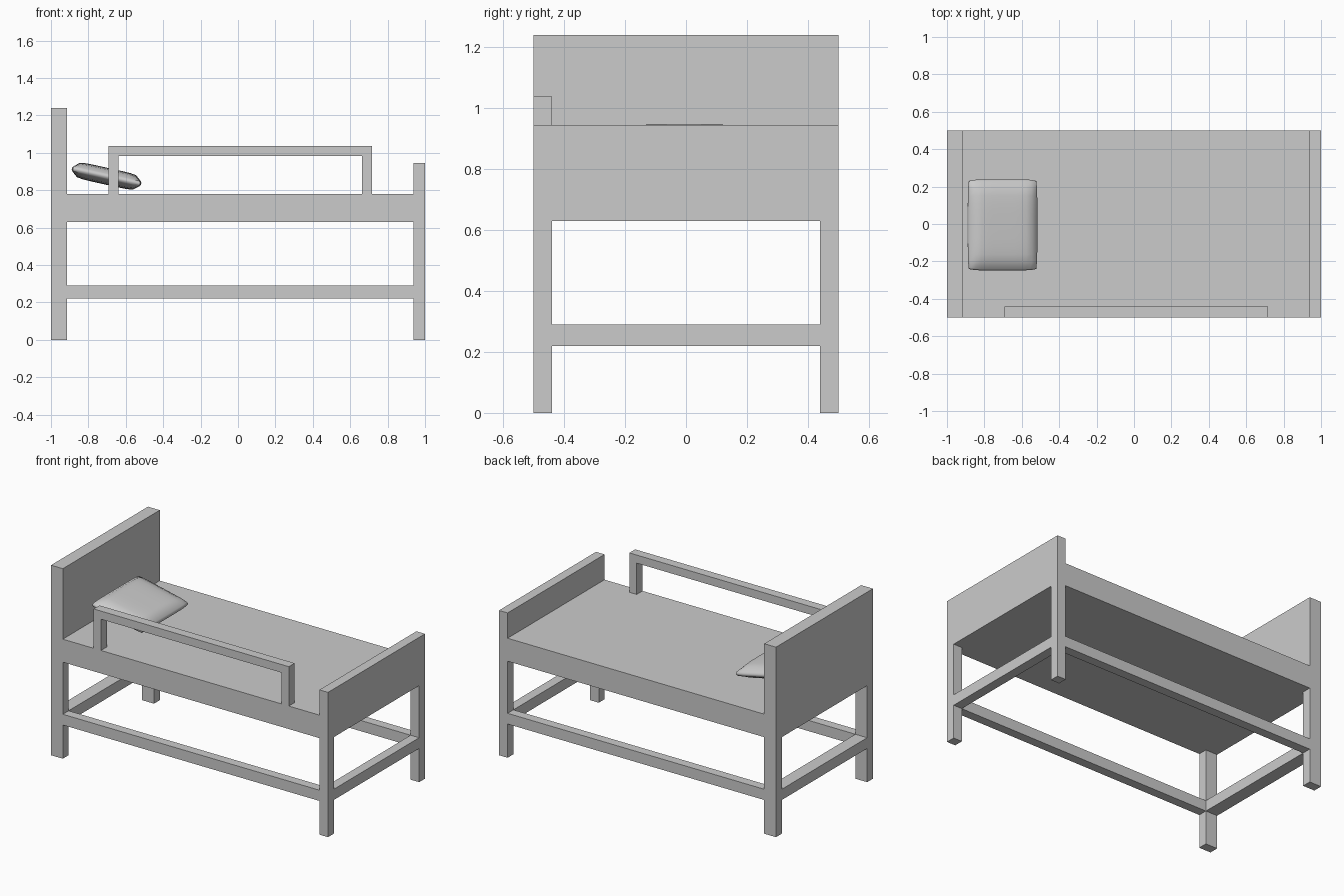
import bpy, bmesh, math
from mathutils import Matrix

if "Cube" in bpy.data.objects:
    bpy.data.objects.remove(bpy.data.objects["Cube"])


def finish(name, bm):
    bmesh.ops.recalc_face_normals(bm, faces=bm.faces)
    mesh = bpy.data.meshes.new(name)
    bm.to_mesh(mesh)
    bm.free()
    obj = bpy.data.objects.new(name, mesh)
    bpy.context.collection.objects.link(obj)
    return obj


def box(name, x0, x1, y0, y1, z0, z1):
    bm = bmesh.new()
    bmesh.ops.create_cube(bm, size=1)
    for v in bm.verts:
        v.co = ((x0 + x1) / 2 + v.co.x * (x1 - x0),
                (y0 + y1) / 2 + v.co.y * (y1 - y0),
                (z0 + z1) / 2 + v.co.z * (z1 - z0))
    return finish(name, bm)


def arch(name, a0, a1, leg, z0, z_under, z1, place, extrude):
    """Upside-down U outline (two legs and a top panel), extruded to thickness."""
    outline = [(a0, z0), (a0 + leg, z0), (a0 + leg, z_under), (a1 - leg, z_under),
               (a1 - leg, z0), (a1, z0), (a1, z1), (a0, z1)]
    bm = bmesh.new()
    face = bm.faces.new([bm.verts.new(place(a, z)) for a, z in outline])
    out = bmesh.ops.extrude_face_region(bm, geom=[face])
    verts = [g for g in out["geom"] if isinstance(g, bmesh.types.BMVert)]
    bmesh.ops.translate(bm, verts=verts, vec=extrude)
    return finish(name, bm)


HEAD_IN, FOOT_IN = -0.915, 0.938
LEG = 0.06
DECK_LOW, DECK_TOP = 0.63, 0.78
RAIL_LOW, RAIL_TOP = 0.22, 0.29

# Headboard and footboard, each with its two legs
for name, x0, x1, top in (("headboard", -1, HEAD_IN, 1.24),
                          ("footboard", FOOT_IN, 1, 0.945)):
    arch(name, -0.5, 0.5, LEG, 0, DECK_LOW, top,
         lambda a, z, x=x0: (x, a, z), (x1 - x0, 0, 0))
    # Low end rail between the legs
    box(name + "_low_rail", x0, x1, -0.5 + LEG, 0.5 - LEG, RAIL_LOW, RAIL_TOP)

# Mattress base
box("mattress_base", HEAD_IN, FOOT_IN, -0.5, 0.5, DECK_LOW, DECK_TOP)

# Low side rails
for name, y in (("front_low_rail", -0.5), ("back_low_rail", 0.5 - LEG)):
    box(name, HEAD_IN, FOOT_IN, y, y + LEG, RAIL_LOW, RAIL_TOP)

# Guard rail on the front side
arch("guard_rail", -0.692, 0.717, 0.053, DECK_TOP, 0.984, 1.037,
     lambda a, z: (a, -0.5, z), (0, LEG, 0))

# Pillow: subdivided block, thinned toward its edges and leaning on the headboard
bm = bmesh.new()
bmesh.ops.create_cube(bm, size=2)
bmesh.ops.subdivide_edges(bm, edges=bm.edges[:], cuts=11, use_grid_fill=True)
for v in bm.verts:
    u, s, w = v.co
    puff = math.sqrt(max(0, 1 - u ** 6)) * math.sqrt(max(0, 1 - abs(s) ** 3.5))
    half = 0.014 + 0.031 * puff
    # slightly rounded rim and corners
    rim = 1 - 0.03 * w * w
    v.co = (u * 0.19 * rim * (1 - 0.03 * s ** 8),
            s * 0.243 * rim * (1 - 0.03 * u ** 8), w * half)
bm.transform(Matrix.Translation((-0.703, -0.005, 0.875))
             @ Matrix.Rotation(math.radians(12.5), 4, 'Y'))
pillow = finish("pillow", bm)
bpy.context.view_layer.objects.active = pillow
pillow.select_set(True)
bpy.ops.object.shade_smooth_by_angle(angle=math.radians(60))
